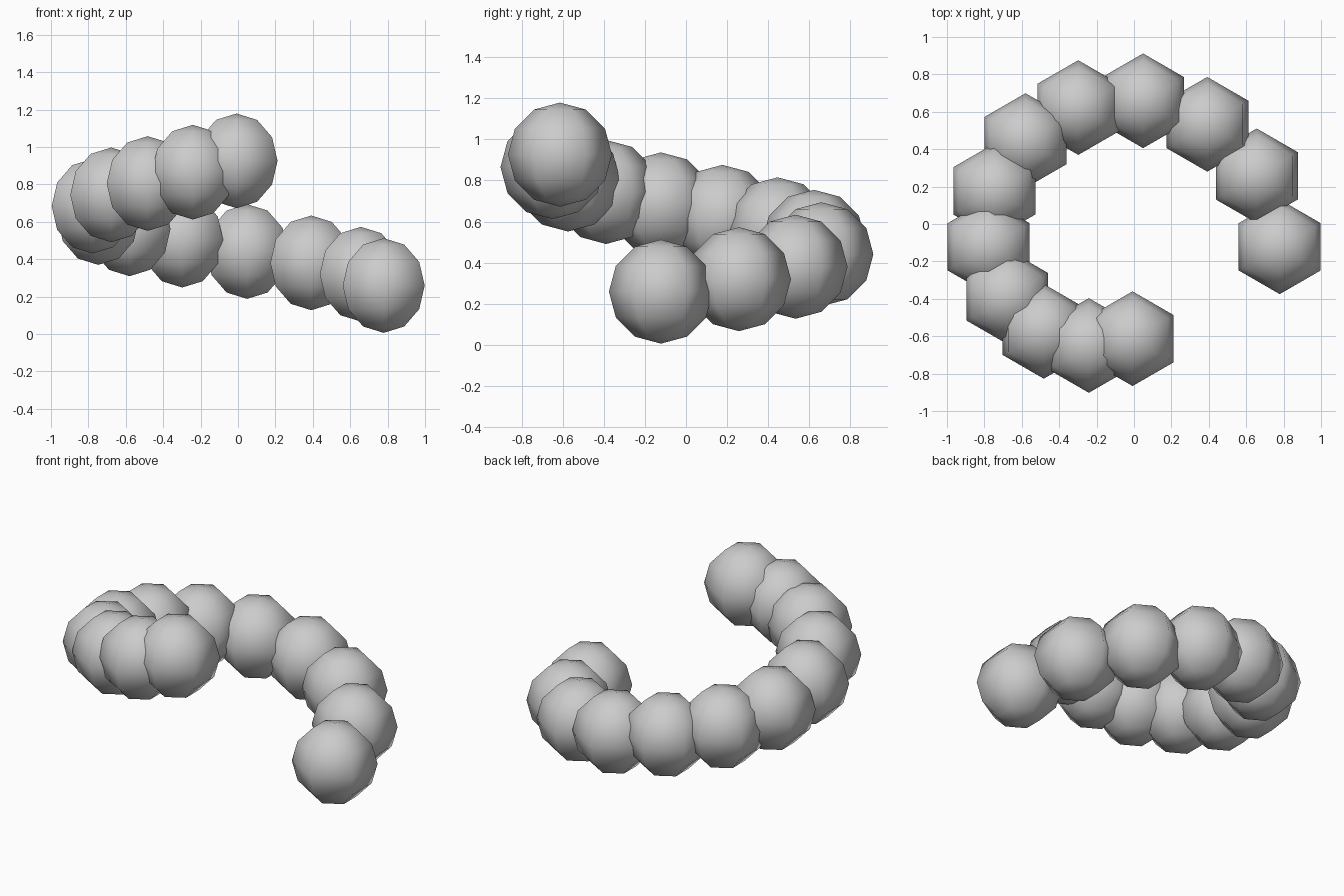
import bpy
from math import cos, sin, tau

if "Cube" in bpy.data.objects:
    bpy.data.objects.remove(bpy.data.objects["Cube"])

BEADS = 12
RADIUS = 0.253


def spiral_point(i):
    """Centre of bead i on a rising, tightening spiral (14 steps per turn)."""
    a = tau * i / 14
    r = 0.912 - 0.0371 * i
    return (-0.133 + 0.0012 * i + r * cos(a),
            -0.122 + r * sin(a),
            0.259 + 0.0606 * i)


# Low-poly six-sided beads strung along the spiral
for i in range(BEADS):
    bpy.ops.mesh.primitive_uv_sphere_add(segments=6, ring_count=6, radius=RADIUS,
                                         location=spiral_point(i))
    bead = bpy.context.object
    bead.name = f"spiral_bead_{i + 1:02d}"
    bpy.ops.object.shade_smooth()
